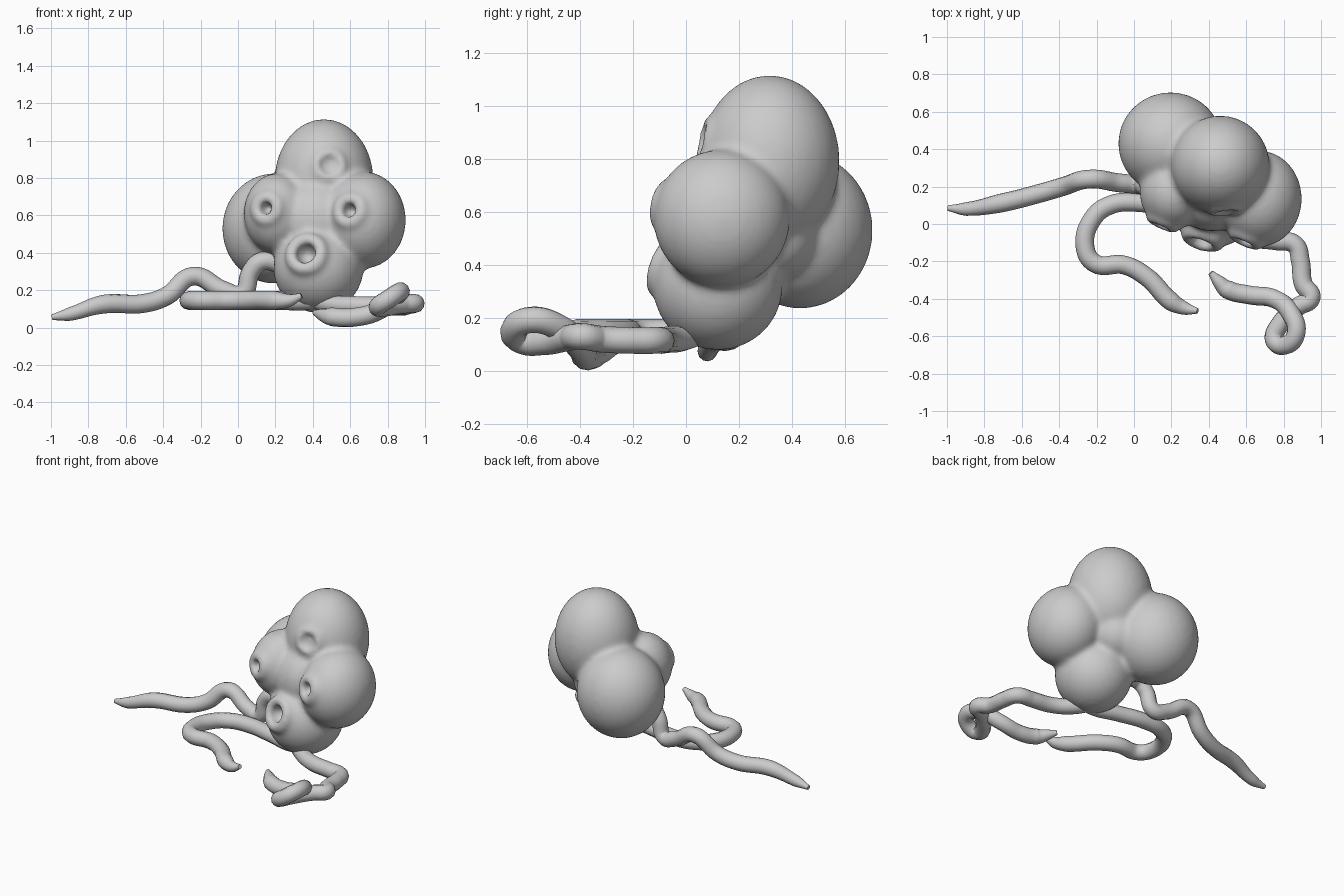
import bpy
from math import sqrt
from mathutils import Vector

if "Cube" in bpy.data.objects:
    bpy.data.objects.remove(bpy.data.objects["Cube"])


def ball(name, loc, radii):
    bpy.ops.mesh.primitive_uv_sphere_add(segments=32, ring_count=20, location=loc)
    ob = bpy.context.object
    ob.name = name
    ob.scale = radii
    return ob


def to_mesh(ob):
    bpy.ops.object.select_all(action='DESELECT')
    ob.select_set(True)
    bpy.context.view_layer.objects.active = ob
    bpy.ops.object.convert(target='MESH')
    return bpy.context.object


# Bulbous lobes: centre, radii
lobes = {
    "top": ((.46, .315, .79), (.265, .265, .325)),
    "back": ((.195, .43, .53), (.28, .275, .295)),
    "left": ((.21, .17, .61), (.18, .20, .215)),
    "right": ((.67, .135, .575), (.228, .258, .26)),
    "bottom": ((.43, .12, .32), (.242, .245, .242)),
    "core": ((.42, .20, .57), (.24, .24, .24)),
    "back core": ((.42, .34, .53), (.17, .16, .18)),
}
parts = [ball(n, c, r) for n, (c, r) in lobes.items()]

# Openings on the front: lobe, x, z, lip radius, lip thickness, hole radius, depth, sink
openings = [
    ("bottom", .36, .40, .085, .036, .056, .085, .02),
    ("left", .145, .64, .065, .032, .036, .075, .024),
    ("right", .59, .63, .070, .032, .040, .075, .022),
    ("top", .49, .87, .070, .026, .055, .022, .018),
]
cutters = []
for lobe, x, z, lip, thick, hole, depth, sink in openings:
    c, r = lobes[lobe]
    dx, dz = (x - c[0]) / r[0], (z - c[2]) / r[2]
    dy = -sqrt(1 - dx * dx - dz * dz)
    normal = Vector((dx / r[0], dy / r[1], dz / r[2])).normalized()
    rot = normal.to_track_quat('Z', 'Y').to_euler()
    surface = Vector((x, c[1] + r[1] * dy, z))
    bpy.ops.mesh.primitive_torus_add(major_radius=lip, minor_radius=thick, major_segments=28,
                                     minor_segments=12, location=surface - normal * sink,
                                     rotation=rot)
    parts.append(bpy.context.object)
    cut = ball("hole_cutter", surface, (hole, hole, depth))
    cut.rotation_euler = rot
    cut.hide_render = True
    cutters.append(cut)

# Fuse lobes and lips into one soft body
bpy.ops.object.select_all(action='DESELECT')
for p in parts:
    p.select_set(True)
bpy.context.view_layer.objects.active = parts[0]
bpy.ops.object.join()
body = bpy.context.object
body.name = "lobed_body"
bpy.ops.object.transform_apply(location=True, rotation=True, scale=True)


def fuse(size, rounds):
    m = body.modifiers.new("fuse", 'REMESH')
    m.mode = 'VOXEL'
    m.voxel_size = size
    m = body.modifiers.new("soften", 'SMOOTH')
    m.factor = .5
    m.iterations = rounds


fuse(.014, 8)
for cut in cutters:
    m = body.modifiers.new("hole", 'BOOLEAN')
    m.operation = 'DIFFERENCE'
    m.solver = 'EXACT'
    m.object = cut
fuse(.014, 5)  # rounds the hole rims
bpy.context.view_layer.update()
body = to_mesh(body)
for cut in cutters:
    bpy.data.objects.remove(cut, do_unlink=True)
bpy.ops.object.shade_smooth_by_angle(angle=.7)


# Tendrils: tubes from the body out to a narrow tip
def tendril(name, pts):
    cu = bpy.data.curves.new(name, 'CURVE')
    cu.dimensions = '3D'
    cu.bevel_depth = .05
    cu.bevel_resolution = 4
    cu.resolution_u = 8
    cu.use_fill_caps = True
    sp = cu.splines.new('BEZIER')
    sp.bezier_points.add(len(pts) - 1)
    for i, (b, p) in enumerate(zip(sp.bezier_points, pts)):
        b.co = p
        b.handle_left_type = b.handle_right_type = 'AUTO'
        left = len(pts) - 1 - i
        b.radius = .3 if left == 0 else .72 if left == 1 else 1
    ob = bpy.data.objects.new(name, cu)
    bpy.context.collection.objects.link(ob)
    ob = to_mesh(ob)
    ob.name = name
    bpy.ops.object.shade_smooth_by_angle(angle=.9)


tendril("left_tendril", [
    (.25, .20, .33), (.13, .19, .355), (.07, .20, .30), (.02, .21, .18), (-.08, .22, .20),
    (-.24, .24, .275), (-.38, .20, .17), (-.50, .165, .13), (-.72, .11, .125),
    (-.90, .08, .072), (-.995, .085, .055)])
z = .145
tendril("middle_tendril", [
    (.50, .04, .17), (.38, .04, z), (.20, .08, z), (.02, .115, z), (-.13, .10, z),
    (-.22, .03, z), (-.262, -.12, z), (-.21, -.21, z), (-.05, -.22, z), (.07, -.285, z),
    (.20, -.415, z), (.27, -.45, z), (.34, -.465, .17)])
tendril("right_tendril", [
    (.38, .07, .16), (.50, -.01, .125), (.62, -.07, .118), (.76, -.09, .115),
    (.86, -.11, .115), (.89, -.20, .115), (.905, -.32, .12), (.947, -.395, .13),
    (.88, -.44, .125), (.785, -.53, .11), (.75, -.62, .115), (.80, -.65, .15),
    (.865, -.59, .192), (.84, -.48, .165), (.75, -.40, .09), (.62, -.38, .055),
    (.50, -.35, .058), (.455, -.31, .068), (.41, -.26, .08)])
